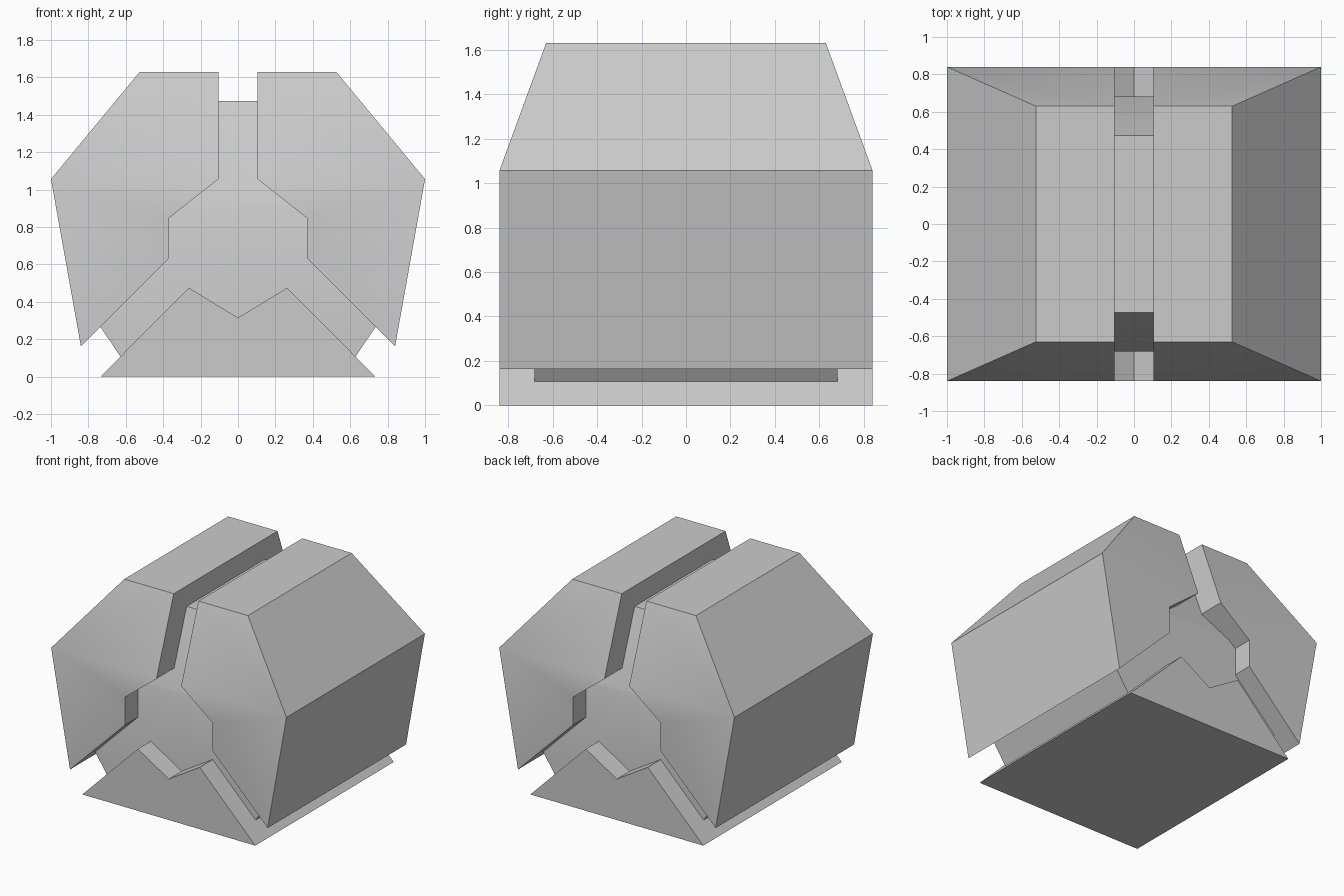
import bpy, bmesh, math
from mathutils import Vector

cube = bpy.data.objects.get("Cube")
if cube:
    bpy.data.objects.remove(cube, do_unlink=True)

SLOPE = 0.21 / 0.574   # inward lean of the front and back above the bend

grey = bpy.data.materials.new("plain_grey")
grey.use_nodes = True
colour = (0.6, 0.6, 0.6, 1)
grey.diffuse_color = colour
grey.node_tree.nodes["Principled BSDF"].inputs["Base Color"].default_value = colour


def prism(name, outline, depth, bend):
    """Extrude an x/z outline to +-depth in y, leaning inward above the bend height."""
    bm = bmesh.new()
    front = bm.faces.new([bm.verts.new((x, -depth, z)) for x, z in outline])
    extruded = bmesh.ops.extrude_face_region(bm, geom=[front], use_keep_orig=True)
    moved = [v for v in extruded["geom"] if isinstance(v, bmesh.types.BMVert)]
    bmesh.ops.translate(bm, verts=moved, vec=(0, 2 * depth, 0))
    bmesh.ops.bisect_plane(bm, geom=bm.verts[:] + bm.edges[:] + bm.faces[:], dist=1e-4,
                           plane_co=Vector((0, 0, bend)), plane_no=Vector((0, 0, 1)))
    for v in bm.verts:
        if v.co.z > bend:
            v.co.y -= math.copysign(SLOPE * (v.co.z - bend), v.co.y)
    bmesh.ops.recalc_face_normals(bm, faces=bm.faces[:])
    mesh = bpy.data.meshes.new(name)
    bm.to_mesh(mesh)
    bm.free()
    mesh.materials.append(grey)
    obj = bpy.data.objects.new(name, mesh)
    bpy.context.collection.objects.link(obj)
    bpy.ops.object.select_all(action='DESELECT')
    obj.select_set(True)
    bpy.context.view_layer.objects.active = obj
    bpy.ops.object.shade_smooth_by_angle(angle=math.radians(30))
    return obj


def symmetric(half):
    """Close a right-hand outline with its mirrored points, skipping the centre line."""
    return half + [(-x, z) for x, z in reversed(half) if x > 0]


# Side shells
shell = [(0.105, 1.63), (0.525, 1.63), (1, 1.056), (0.84, 0.163),
         (0.372, 0.63), (0.372, 0.845), (0.105, 1.056)]
for side, sign in (("left", 1), ("right", -1)):
    prism(side + "_shell", [(sign * x, z) for x, z in shell], 0.84, 1.056)

# Wedge base with a notched top
prism("base", symmetric([(0, 0.315), (0.263, 0.475), (0.735, 0)]), 0.84, 1.056)

# Recessed core seen through the gaps
prism("core", symmetric([(0.4, 1.473), (0.8, 0.95), (0.76, 0.302), (0.6, 0.065)]), 0.683, 0.9)
